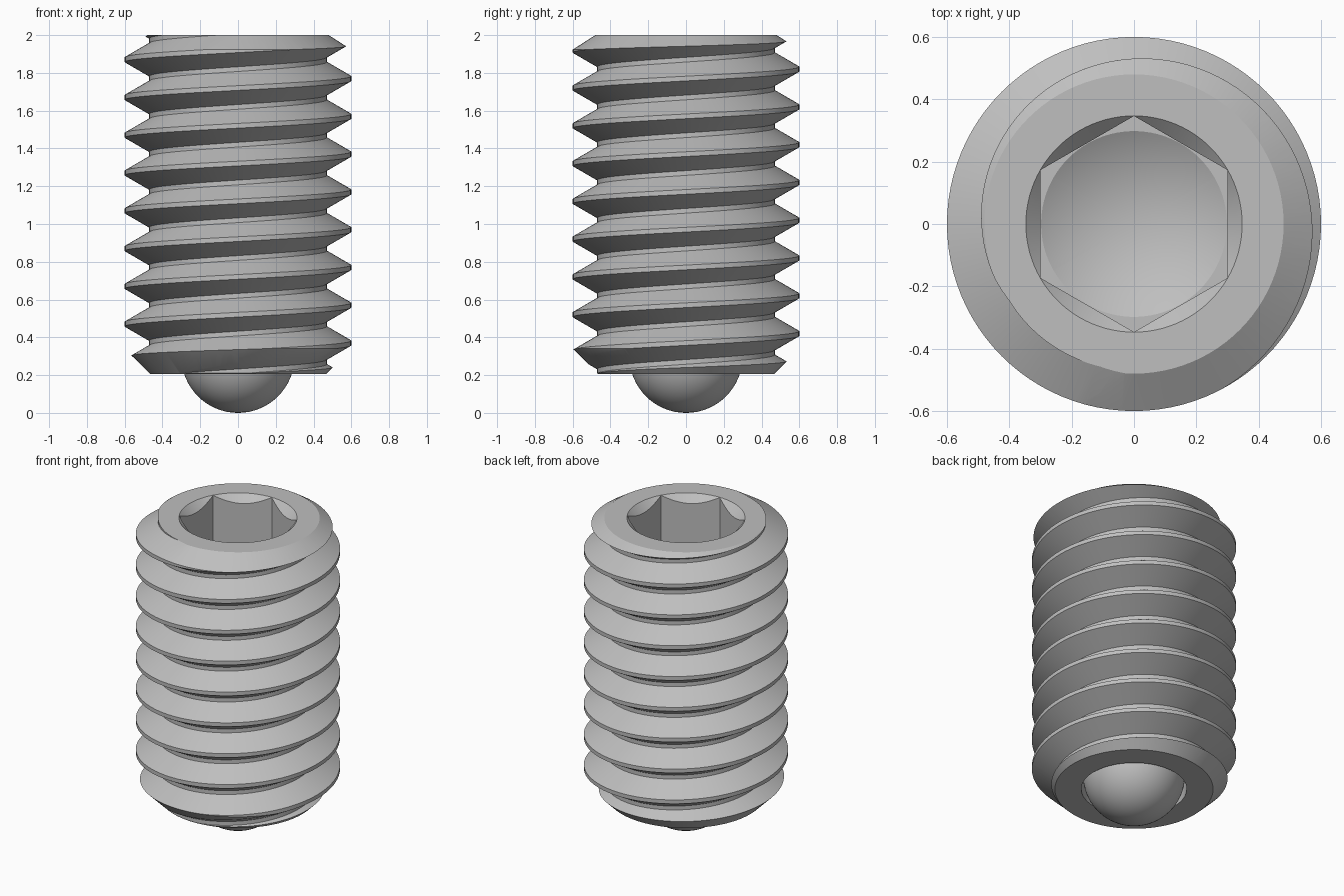
import bpy, bmesh, math

cube = bpy.data.objects.get("Cube")
if cube:
    bpy.data.objects.remove(cube, do_unlink=True)

SEGMENTS = 96
PITCH = 0.2
CREST, ROOT = 0.6, 0.47
BOTTOM, TOP = 0.205, 2.0

steel = bpy.data.materials.new("grey steel")
steel.use_nodes = True
color = (0.52, 0.52, 0.52, 1)
steel.diffuse_color = color
steel.node_tree.nodes["Principled BSDF"].inputs["Base Color"].default_value = color


def to_object(name, bm):
    bmesh.ops.recalc_face_normals(bm, faces=bm.faces)
    mesh = bpy.data.meshes.new(name)
    bm.to_mesh(mesh)
    bm.free()
    obj = bpy.data.objects.new(name, mesh)
    bpy.context.collection.objects.link(obj)
    return obj


def lathe(name, profile, segments=SEGMENTS, phase=0.0):
    """Closed solid of revolution; the profile starts and ends on the axis."""
    bm = bmesh.new()
    start = bm.verts.new((0, 0, profile[0][1]))
    end = bm.verts.new((0, 0, profile[-1][1]))
    rings = []
    for r, z in profile[1:-1]:
        angles = [phase + math.tau * i / segments for i in range(segments)]
        rings.append([bm.verts.new((r * math.cos(a), r * math.sin(a), z)) for a in angles])
    for i in range(segments):
        k = (i + 1) % segments
        bm.faces.new((start, rings[0][k], rings[0][i]))
        bm.faces.new((end, rings[-1][i], rings[-1][k]))
        for low, high in zip(rings, rings[1:]):
            bm.faces.new((low[i], low[k], high[k], high[i]))
    return to_object(name, bm)


def helical_thread(name, z_start, turns):
    """Right-handed thread, each turn joined to the next along the seam."""
    steps = [(CREST, -0.0125), (CREST, 0.0125), (ROOT, 0.0875), (ROOT, 0.1125)]
    rows = len(steps) * turns
    bm = bmesh.new()
    verts = {}

    def vert(i, j):
        if i == SEGMENTS:
            i, j = 0, j + len(steps)
        if (i, j) not in verts:
            t = i / SEGMENTS
            r, dz = steps[j % len(steps)]
            z = z_start + PITCH * (t + j // len(steps)) + dz
            a = math.tau * t
            verts[i, j] = bm.verts.new((r * math.cos(a), r * math.sin(a), z))
        return verts[i, j]

    for i in range(SEGMENTS):
        for j in range(rows):
            bm.faces.new((vert(i, j), vert(i + 1, j), vert(i + 1, j + 1), vert(i, j + 1)))
    # Close both ends with fans
    low = bm.verts.new((0, 0, z_start))
    high = bm.verts.new((0, 0, z_start + PITCH * (turns + 0.5)))
    for edge in [e for e in bm.edges if e.is_boundary]:
        a, b = edge.verts
        bm.faces.new((a, b, high if a.co.z > 1 else low))
    return to_object(name, bm)


def boolean(target, tool, operation):
    tool.hide_render = True
    mod = target.modifiers.new(operation.title(), 'BOOLEAN')
    mod.operation = operation
    mod.solver = 'EXACT'
    mod.object = tool
    bpy.context.view_layer.objects.active = target
    bpy.ops.object.modifier_apply(modifier=mod.name)
    bpy.data.objects.remove(tool, do_unlink=True)


def finish(obj, angle):
    obj.data.materials.clear()
    obj.data.materials.append(steel)
    bpy.ops.object.select_all(action='DESELECT')
    obj.select_set(True)
    bpy.context.view_layer.objects.active = obj
    bpy.ops.object.shade_smooth_by_angle(angle=math.radians(angle))


# Threaded body, trimmed to a blank with chamfered ends
body = helical_thread("threaded_body", -0.23, 13)
reach = 0.4
blank = lathe("blank", [(0, BOTTOM), (0.465, BOTTOM), (0.465 + reach, BOTTOM + reach),
                        (0.48 + reach, TOP - 0.64 * reach), (0.48, TOP), (0, TOP)])
boolean(body, blank, 'INTERSECT')

# Hex socket with a countersunk rim and a drilled conical floor
hex_radius = 0.3 / math.cos(math.pi / 6)
floor = 1.45
boolean(body, lathe("hex_cutter", [(0, floor), (hex_radius, floor), (hex_radius, 2.2), (0, 2.2)],
                    6, math.pi / 2), 'DIFFERENCE')
boolean(body, lathe("rim_cutter", [(0, 1.9), (0.247, 1.9), (0.447, 2.1), (0, 2.1)]), 'DIFFERENCE')
boolean(body, lathe("drill_cutter", [(0, floor - 0.17), (0.298, floor), (0.298, floor + 0.1),
                                     (0, floor + 0.1)]), 'DIFFERENCE')

# Bore that holds the ball
boolean(body, lathe("bore_cutter", [(0, 0.1), (0.31, 0.1), (0.31, 0.62), (0, 0.62)]), 'DIFFERENCE')
finish(body, 25)

# Ball tip
bm = bmesh.new()
bmesh.ops.create_uvsphere(bm, u_segments=64, v_segments=32, radius=0.3)
bmesh.ops.translate(bm, verts=bm.verts, vec=(0, 0, 0.3))
finish(to_object("ball_tip", bm), 30)
